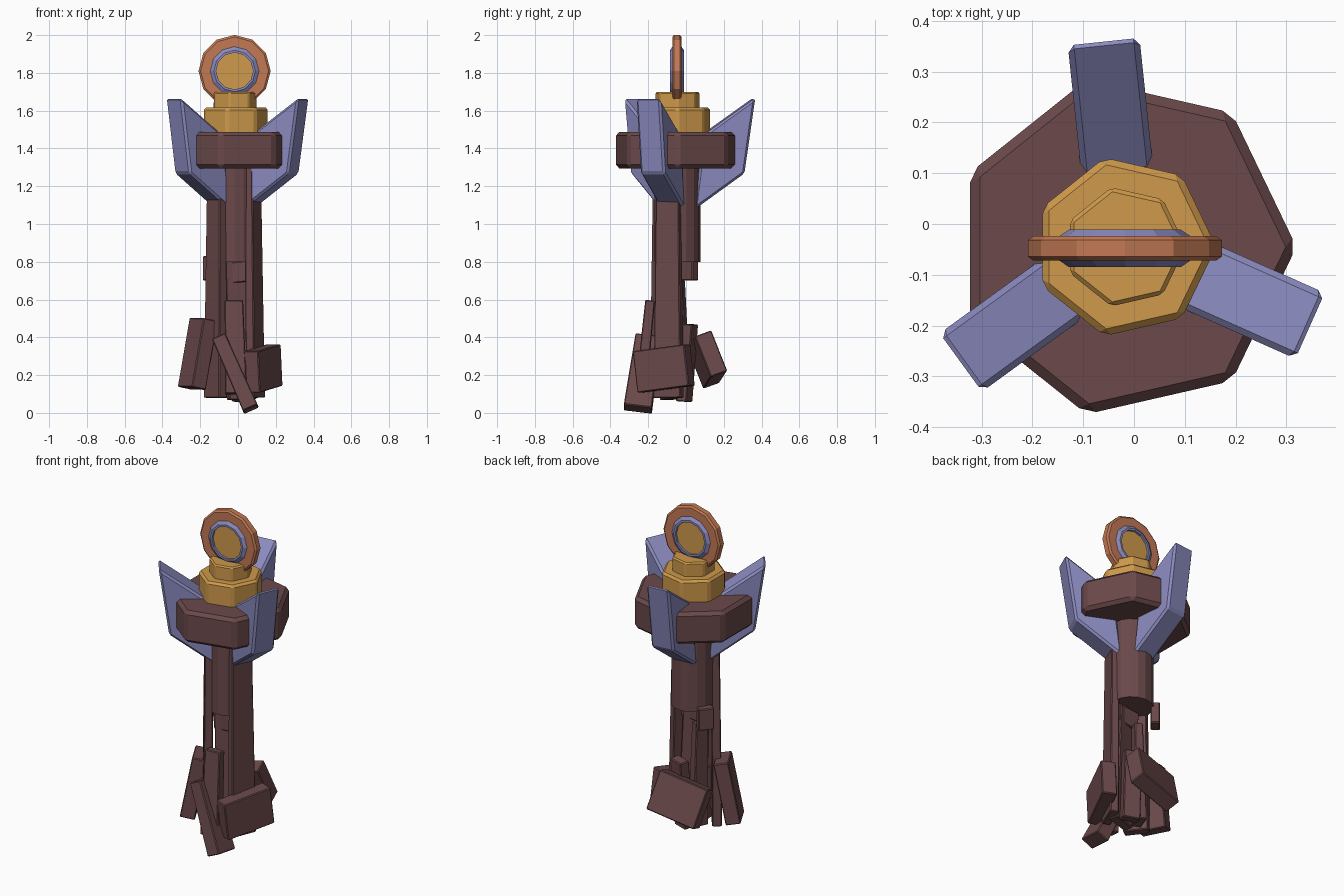
import bpy, bmesh
from math import pi, sin, cos, radians
from mathutils import Vector

if "Cube" in bpy.data.objects:
    bpy.data.objects.remove(bpy.data.objects["Cube"])

CX, CY = -0.018, -0.045  # shared vertical axis


def material(name, rgb):
    m = bpy.data.materials.new(name)
    m.diffuse_color = (*rgb, 1)
    m.use_nodes = True
    m.node_tree.nodes["Principled BSDF"].inputs["Base Color"].default_value = m.diffuse_color
    return m


WOOD = material("dark_wood", (0.145, 0.066, 0.069))
GOLD = material("gold", (0.62, 0.32, 0.07))
BLUE = material("violet_metal", (0.255, 0.255, 0.52))
COPPER = material("copper", (0.54, 0.19, 0.09))


def finish(name, bm, mat, bevel=0.0):
    bmesh.ops.recalc_face_normals(bm, faces=bm.faces)
    me = bpy.data.meshes.new(name)
    bm.to_mesh(me)
    bm.free()
    ob = bpy.data.objects.new(name, me)
    bpy.context.collection.objects.link(ob)
    me.materials.append(mat)
    if bevel:
        b = ob.modifiers.new("bevel", "BEVEL")
        b.width, b.segments, b.limit_method = bevel, 1, "ANGLE"
        b.angle_limit = radians(35)
    return ob


def loft(name, lower, upper, mat, bevel=0.0):
    """Closed solid between two matching outlines."""
    bm = bmesh.new()
    a = [bm.verts.new(p) for p in lower]
    b = [bm.verts.new(p) for p in upper]
    n = len(a)
    bm.faces.new(a)
    bm.faces.new(b[::-1])
    for i in range(n):
        j = (i + 1) % n
        bm.faces.new((a[i], a[j], b[j], b[i]))
    return finish(name, bm, mat, bevel)


def prism(name, sides, r, z0, z1, mat, bevel=0.0):
    def ring(z):
        return [(CX + r * cos(2 * pi * i / sides), CY + r * sin(2 * pi * i / sides), z)
                for i in range(sides)]
    return loft(name, ring(z0), ring(z1), mat, bevel)


def shard(name, top, bottom, yaw, width, thick, taper=1.0, bevel=0.005):
    """Plank from bottom to top, its broad face turned to the yaw angle."""
    top, bottom = Vector(top), Vector(bottom)
    w = (top - bottom).normalized()
    n = Vector((cos(radians(yaw)), sin(radians(yaw)), 0))
    n = (n - w * n.dot(w)).normalized()
    t = w.cross(n)

    def quad(c, k):
        return [c + t * (sx * width * k / 2) + n * (sy * thick * k / 2)
                for sx, sy in ((-1, -1), (1, -1), (1, 1), (-1, 1))]
    return loft(name, quad(bottom, 1), quad(top, taper), WOOD, bevel)


def wheel(name, profile, mat, cz=1.81, sides=12, closed=True):
    """Turn a (radius, depth) profile about the y direction."""
    bm = bmesh.new()
    rings = [[bm.verts.new((CX + r * sin(2 * pi * i / sides), CY - 0.003 + d,
                            cz + r * cos(2 * pi * i / sides)))
              for r, d in profile] for i in range(sides)]
    m = len(profile)
    for i in range(sides):
        a, b = rings[i], rings[(i + 1) % sides]
        for k in range(m if closed else m - 1):
            l = (k + 1) % m
            bm.faces.new((a[k], a[l], b[l], b[k]))
    if not closed:
        bm.faces.new([r[0] for r in rings])
        bm.faces.new([r[-1] for r in rings])
    return finish(name, bm, mat)


# Head: wooden disc, stepped gold cap
prism("head_disc", 7, 0.338, 1.295, 1.487, WOOD, 0.019)
prism("cap_lower", 7, 0.18, 1.45, 1.617, GOLD, 0.013)
prism("cap_upper", 7, 0.12, 1.60, 1.70, GOLD, 0.008)

# Upright medallion
wheel("medallion_rim", [(0.122, -0.024), (0.18, -0.024), (0.191, -0.016),
                        (0.191, 0.016), (0.18, 0.024), (0.122, 0.024)], COPPER)
wheel("medallion_band", [(0.098, -0.037), (0.11, -0.037), (0.135, -0.02),
                         (0.135, 0.02), (0.11, 0.037), (0.098, 0.037)], BLUE)
wheel("medallion_core", [(0.102, -0.024), (0.102, 0.024)], GOLD, closed=False)

# Three slanted fins, each a sheared slab
FIN_PROFILE = [(0.401, 1.668), (0.343, 1.268), (0.075, 1.075), (0.125, 1.472)]
for i, deg in enumerate((96, 216, 336)):
    u = Vector((cos(radians(deg)), sin(radians(deg)), 0))
    v = Vector((-u.y, u.x, 0))
    sides = [[Vector((CX, CY + 0.007, z)) + u * r + v * s for r, z in FIN_PROFILE]
             for s in (-0.071, 0.071)]
    loft(f"fin_{i + 1}", *sides, BLUE, 0.012)

# Shaft and the two long planks on it
prism("shaft", 16, 0.122, 0.80, 1.35, WOOD)
shard("plank_right", (0.08, -0.092, 1.3), (0.092, -0.092, 0.08), -22, 0.155, 0.05, 0.82)
shard("plank_left", (-0.113, -0.118, 1.3), (-0.12, -0.122, 0.08), 217, 0.14, 0.055, 0.82)

# Splintered core
shard("splinter_front", (-0.01, -0.09, 0.80), (0.0, -0.09, 0.69), -90, 0.15, 0.07)
shard("splinter_back", (-0.14, 0.015, 0.83), (-0.14, 0.015, 0.70), 140, 0.09, 0.05)
shard("splinter_mid_a", (-0.01, -0.09, 0.84), (0.02, -0.09, 0.07), -75, 0.15, 0.06, 0.9)
shard("splinter_mid_b", (-0.06, -0.05, 0.70), (-0.06, -0.03, 0.08), 160, 0.10, 0.06, 0.8)
shard("splinter_mid_c", (0.03, 0.02, 0.47), (0.02, -0.01, 0.06), 70, 0.10, 0.06)

# Broken slabs around the foot
shard("foot_front_tall", (-0.022, -0.19, 0.595), (-0.01, -0.24, 0.10), -90, 0.115, 0.06, 0.85)
shard("foot_front_diagonal", (-0.10, -0.20, 0.40), (0.068, -0.255, 0.02), -90, 0.085, 0.15, 0.9)
shard("foot_right", (0.128, -0.13, 0.345), (0.138, -0.105, 0.125), -24, 0.30, 0.085)
shard("foot_left", (-0.182, -0.09, 0.495), (-0.245, -0.12, 0.13), 208, 0.165, 0.085)
shard("foot_back", (-0.055, 0.07, 0.39), (-0.02, 0.155, 0.175), 98, 0.30, 0.095)
